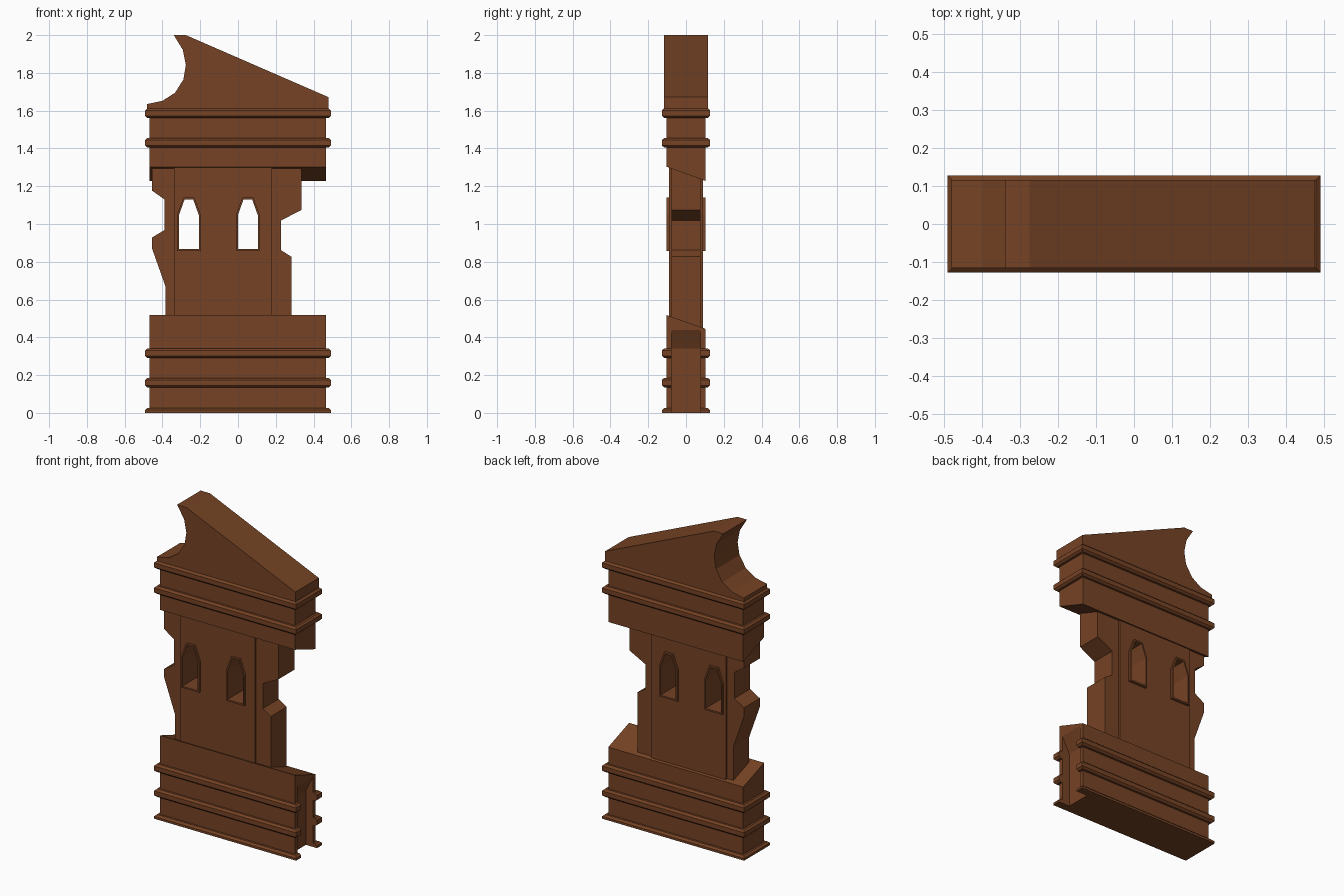
import bpy, bmesh

if "Cube" in bpy.data.objects:
    bpy.data.objects.remove(bpy.data.objects["Cube"])

stone = bpy.data.materials.new("brown_stone")
stone.diffuse_color = (0.18, 0.056, 0.018, 1)
stone.use_nodes = True
stone.node_tree.nodes["Principled BSDF"].inputs["Base Color"].default_value = stone.diffuse_color


def make(name, bm):
    bmesh.ops.recalc_face_normals(bm, faces=bm.faces)
    me = bpy.data.meshes.new(name)
    bm.to_mesh(me)
    bm.free()
    me.materials.append(stone)
    ob = bpy.data.objects.new(name, me)
    bpy.context.collection.objects.link(ob)
    return ob


def loft(name, loops):
    """Closed solid through a list of equal-length vertex loops."""
    bm = bmesh.new()
    rings = [[bm.verts.new(p) for p in lp] for lp in loops]
    n = len(rings[0])
    for a, b in zip(rings, rings[1:]):
        for i in range(n):
            j = (i + 1) % n
            bm.faces.new((a[i], a[j], b[j], b[i]))
    bm.faces.new(rings[0])
    bm.faces.new(rings[-1])
    return make(name, bm)


def prism_y(name, pts, d):
    """Front-view outline (x, z) extruded from -d to d."""
    return loft(name, [[(x, y, z) for x, z in pts] for y in (-d, d)])


def prism_x(name, pts, x0, x1):
    """Side-view outline (y, z) extruded from x0 to x1."""
    return loft(name, [[(x, y, z) for y, z in pts] for x in (x0, x1)])


def molding(name, steps):
    """Slab whose rim follows (inset, z) steps."""
    loops = []
    for i, z in steps:
        x, y = 0.492 - i, 0.128 - i
        loops.append([(-x, -y, z), (x, -y, z), (x, y, z), (-x, y, z)])
    return loft(name, loops)


def band(name, z):
    return molding(name, [(0.012, z - 0.025), (0, z - 0.014),
                          (0, z + 0.014), (0.012, z + 0.025)])


def cut(ob, cutter):
    m = ob.modifiers.new("cut", 'BOOLEAN')
    m.operation = 'DIFFERENCE'
    m.solver = 'EXACT'
    m.object = cutter
    bpy.context.view_layer.objects.active = ob
    bpy.ops.object.modifier_apply(modifier=m.name)


# Base with sloped top, and its bands
base_parts = [
    prism_x("base_block", [(-0.103, 0.006), (0.103, 0.006), (0.103, 0.445), (-0.103, 0.518)],
            -0.468, 0.466),
    molding("base_foot", [(0, 0), (0, 0.014), (0.012, 0.025)]),
    band("base_band_lower", 0.16),
    band("base_band_upper", 0.316),
]

# Broken slot in the right end of the base
slot = prism_y("slot_cutter", [(0.415, -0.1), (0.6, -0.1), (0.6, 0.44), (0.466, 0.44), (0.415, 0.34)], 0.078)
for ob in base_parts:
    cut(ob, slot)

# Ragged wall core and thicker central panel
core = prism_y("broken_wall", [
    (-0.383, 0.42), (-0.383, 0.667), (-0.456, 0.873), (-0.456, 0.928), (-0.389, 0.968),
    (-0.389, 1.13), (-0.456, 1.177), (-0.456, 1.33), (0.335, 1.33), (0.335, 1.074),
    (0.227, 1.018), (0.227, 0.862), (0.282, 0.827), (0.282, 0.42)], 0.078)
panel = prism_y("wall_panel", [(-0.34, 0.43), (0.18, 0.43), (0.18, 1.32), (-0.34, 1.32)], 0.089)


# Two pointed windows with raised frames
def window_outline(cx, g):
    w, t = 0.053 + g, 0.023 + g * 0.6
    return [(cx - w, 0.867 - g), (cx + w, 0.867 - g), (cx + w, 1.046 + g * 0.3),
            (cx + t, 1.13 + g), (cx - t, 1.13 + g), (cx - w, 1.046 + g * 0.3)]


cutters = [slot]
for side, cx in (("left", -0.26), ("right", 0.052)):
    hole = prism_y("window_cutter", window_outline(cx, 0.008), 0.2)
    cutters.append(hole)
    cut(core, hole)
    cut(panel, hole)
    outer, inner = window_outline(cx, 0.01), window_outline(cx, 0)
    bm = bmesh.new()
    rings = [[bm.verts.new((x, y, z)) for x, z in pts] for pts, y in
             ((outer, -0.103), (outer, 0.103), (inner, 0.103), (inner, -0.103))]
    for k in range(4):
        a, b = rings[k], rings[(k + 1) % 4]
        for i in range(6):
            j = (i + 1) % 6
            bm.faces.new((a[i], a[j], b[j], b[i]))
    make("window_frame_" + side, bm)

for ob in cutters:
    bpy.data.objects.remove(ob)

# Upper block with sloped underside, and its bands
prism_x("upper_block", [(-0.103, 1.303), (0.103, 1.228), (0.103, 1.6), (-0.103, 1.6)], -0.468, 0.466)
band("upper_band_lower", 1.43)
band("upper_band_top", 1.587)

# Broken gable with a curved bite on the left
prism_y("gable", [
    (-0.481, 1.605), (-0.481, 1.635), (-0.4, 1.652), (-0.333, 1.695), (-0.289, 1.765),
    (-0.276, 1.842), (-0.292, 1.922), (-0.34, 2.0), (-0.276, 2.0), (0.478, 1.672), (0.478, 1.605)], 0.116)
